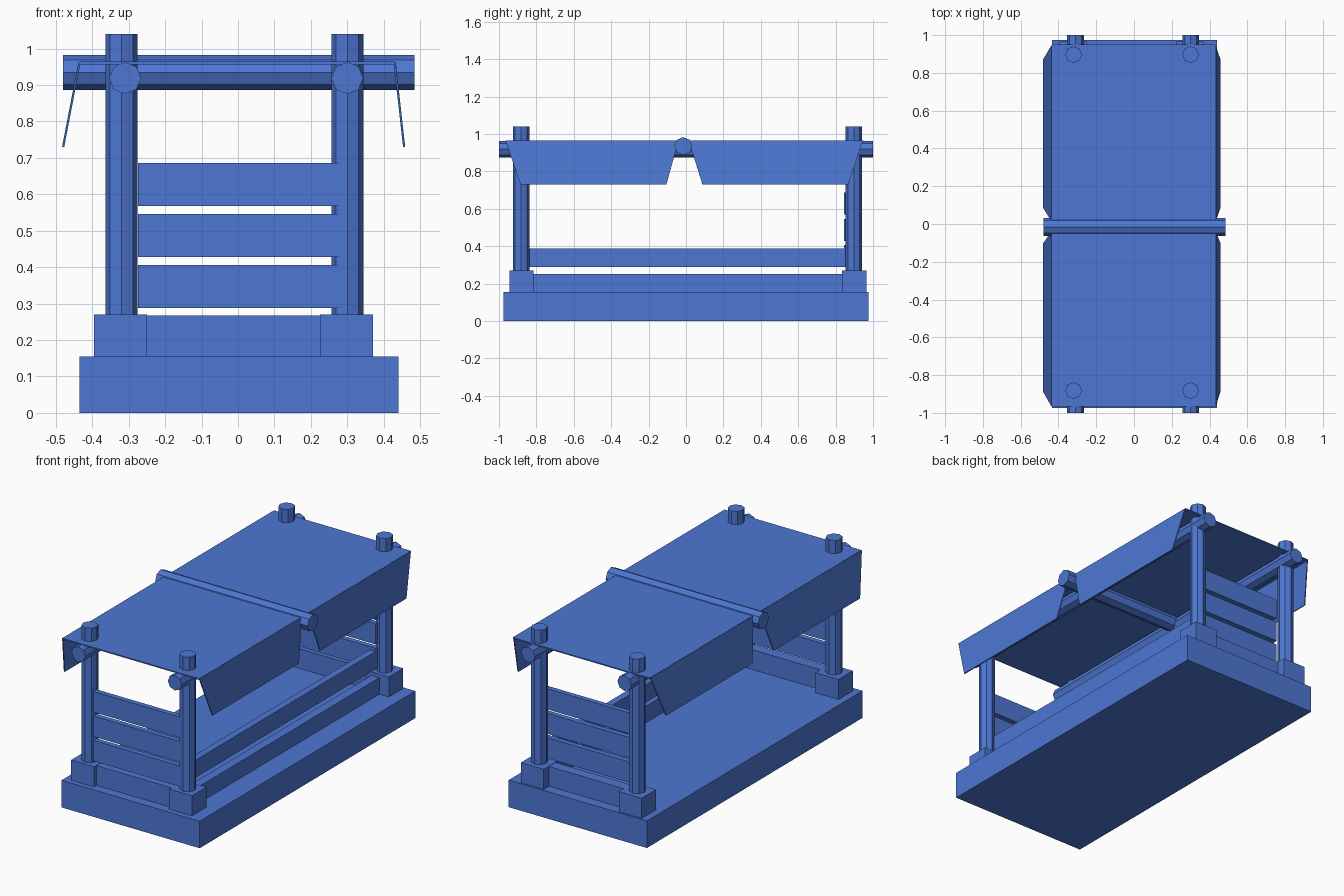
import bpy, bmesh
from math import pi
from mathutils import Matrix, Vector

cube = bpy.data.objects.get("Cube")
if cube:
    bpy.data.objects.remove(cube, do_unlink=True)

# Single flat colour
blue = bpy.data.materials.new("blue")
blue.use_nodes = True
color = (0.075, 0.185, 0.65, 1)
blue.diffuse_color = color
blue.node_tree.nodes["Principled BSDF"].inputs["Base Color"].default_value = color


def add_object(name, bm):
    bmesh.ops.recalc_face_normals(bm, faces=bm.faces)
    mesh = bpy.data.meshes.new(name)
    bm.to_mesh(mesh)
    bm.free()
    mesh.materials.append(blue)
    obj = bpy.data.objects.new(name, mesh)
    bpy.context.collection.objects.link(obj)
    return obj


def box(name, x, y, z):
    """Box from (min, max) ranges."""
    bm = bmesh.new()
    bmesh.ops.create_cube(bm, size=1)
    ranges = (x, y, z)
    for v in bm.verts:
        v.co = Vector([lo + (c + 0.5) * (hi - lo) for c, (lo, hi) in zip(v.co, ranges)])
    return add_object(name, bm)


def pole(name, axis, span, center, radius=0.044):
    """Octagonal pole along an axis; center is given for all three axes."""
    length = span[1] - span[0]
    turn = {"x": Matrix.Rotation(pi / 2, 4, "Y"),
            "y": Matrix.Rotation(pi / 2, 4, "X"),
            "z": Matrix.Identity(4)}[axis]
    place = Vector(center)
    place["xyz".index(axis)] = sum(span) / 2
    bm = bmesh.new()
    bmesh.ops.create_cone(bm, cap_ends=True, segments=8, radius1=radius, radius2=radius,
                          depth=length, matrix=Matrix.Translation(place) @ turn)
    return add_object(name, bm)


def flap(name, x_top, x_low, y_top, y_low):
    """Hanging cloth flap with slanted ends."""
    bm = bmesh.new()
    corners = [(x_top, y_top[0], 0.963), (x_top, y_top[1], 0.963),
               (x_low, y_low[1], 0.73), (x_low, y_low[0], 0.73)]
    bm.faces.new([bm.verts.new(c) for c in corners])
    obj = add_object(name, bm)
    solid = obj.modifiers.new("thickness", "SOLIDIFY")
    solid.thickness = 0.006
    solid.offset = 0


# Base slab
box("base", (-0.435, 0.44), (-0.975, 0.975), (0, 0.155))

# Corner blocks, posts and end panels
block_x = {"right": (-0.395, -0.25), "left": (0.225, 0.37)}
post_x = {"right": -0.32, "left": 0.30}
ends = {"front": ((-0.945, -0.815), -0.882, (-0.92, -0.89)),
        "back": ((0.835, 0.965), 0.897, (0.845, 0.875))}
for end, (block_y, post_y, slat_y) in ends.items():
    for side in post_x:
        box(f"{end}_{side}_block", block_x[side], block_y, (0.155, 0.27))
        pole(f"{end}_{side}_post", "z", (0.2, 1.04), (post_x[side], post_y, 0))
    box(f"{end}_sill", (-0.27, 0.25), (post_y - 0.04, post_y + 0.02), (0.155, 0.268))
    for i in range(3):
        z = 0.288 + i * 0.14
        box(f"{end}_slat_{i + 1}", (-0.275, 0.28), slat_y, (z, z + 0.118))

# Long rails on one side only
box("lower_side_rail", (0.26, 0.31), (-0.85, 0.86), (0.155, 0.25))
box("upper_side_rail", (0.24, 0.28), (-0.85, 0.86), (0.288, 0.388))

# Roof poles
pole("right_roof_pole", "y", (-1, 1), (-0.31, 0, 0.919))
pole("left_roof_pole", "y", (-1, 1), (0.30, 0, 0.919))
pole("ridge_pole", "x", (-0.48, 0.485), (0, -0.015, 0.935), 0.048)

# Cloth canopy with four hanging flaps
box("canopy", (-0.435, 0.43), (-0.965, 0.95), (0.957, 0.964))
for side, x_top, x_low in (("right", -0.435, -0.48), ("left", 0.43, 0.456)):
    flap(f"front_{side}_flap", x_top, x_low, (-0.965, -0.04), (-0.885, -0.105))
    flap(f"back_{side}_flap", x_top, x_low, (0.015, 0.945), (0.088, 0.868))
